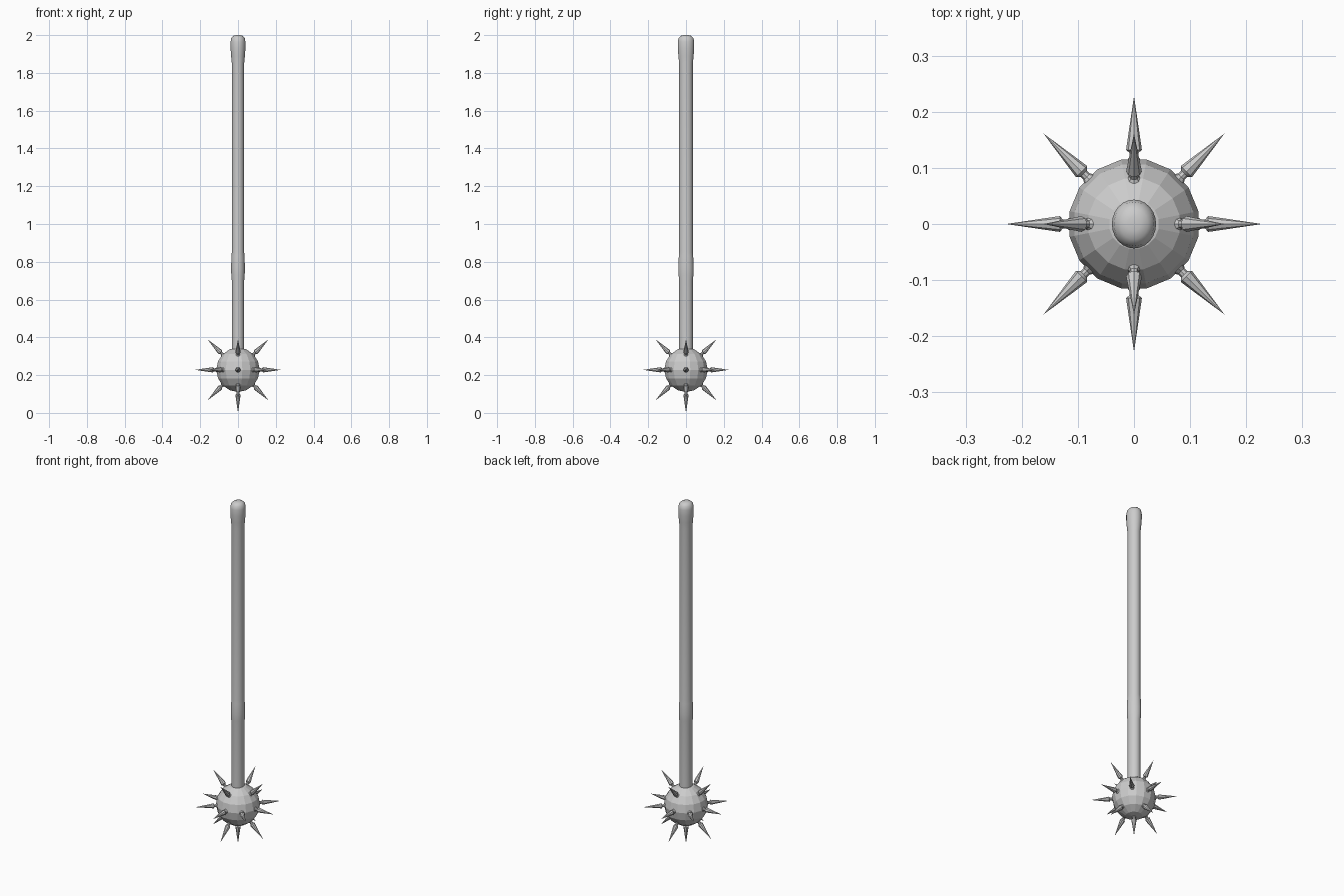
import bpy, bmesh, math
from itertools import product
from mathutils import Vector, Matrix

cube = bpy.data.objects.get("Cube")
if cube:
    bpy.data.objects.remove(cube)

steel = bpy.data.materials.new("grey_steel")
steel.use_nodes = True
grey = (0.6, 0.6, 0.6, 1)
steel.diffuse_color = grey
steel.node_tree.nodes["Principled BSDF"].inputs["Base Color"].default_value = grey

HEAD = Vector((0, 0, 0.228))
RADIUS = 0.117


def lathe(bm, profile, sides, matrix):
    """Spin (radius, height) pairs around z; a zero radius closes to a point."""
    rings = []
    for r, h in profile:
        count = sides if r > 0 else 1
        rings.append([bm.verts.new(matrix @ Vector((r * math.cos(a), r * math.sin(a), h)))
                      for a in (math.tau * i / sides for i in range(count))])
    for low, high in zip(rings, rings[1:]):
        for i in range(sides):
            j = (i + 1) % sides
            corners = [low[i % len(low)], low[j % len(low)],
                       high[j % len(high)], high[i % len(high)]]
            bm.faces.new(list(dict.fromkeys(corners)))


def finish(bm, name, angle=None):
    bmesh.ops.recalc_face_normals(bm, faces=bm.faces)
    mesh = bpy.data.meshes.new(name)
    bm.to_mesh(mesh)
    bm.free()
    mesh.materials.append(steel)
    obj = bpy.data.objects.new(name, mesh)
    bpy.context.collection.objects.link(obj)
    if angle:
        bpy.ops.object.select_all(action="DESELECT")
        obj.select_set(True)
        bpy.context.view_layer.objects.active = obj
        bpy.ops.object.shade_smooth_by_angle(angle=math.radians(angle))


# Faceted ball head
bm = bmesh.new()
bmesh.ops.create_uvsphere(bm, u_segments=16, v_segments=8, radius=RADIUS,
                          matrix=Matrix.Translation(HEAD) @ Matrix.Rotation(math.pi / 16, 4, "Z"))
finish(bm, "ball_head")

# Collared spikes along every axis and diagonal, except where the shaft enters
spike = [(0, 0.1), (0.014, 0.102), (0.013, 0.113), (0.008, 0.119), (0.008, 0.127),
         (0.014, 0.132), (0.013, 0.14), (0, 0.228)]
bm = bmesh.new()
for d in product((-1, 0, 1), repeat=3):
    if sum(map(abs, d)) in (1, 2) and d != (0, 0, 1):
        turn = Vector(d).to_track_quat("Z", "Y").to_matrix().to_4x4()
        lathe(bm, spike, 8, Matrix.Translation(HEAD) @ turn)
finish(bm, "spikes", 30)

# Slightly oval shaft with a grip swelling and a rounded pommel
shaft = [(0, 0.3), (0.034, 0.3), (0.034, 0.7), (0.037, 0.73), (0.038, 0.77), (0.036, 0.83),
         (0.034, 0.85), (0.034, 1.85), (0.038, 1.89), (0.041, 1.93), (0.041, 1.965),
         (0.037, 1.985), (0.026, 1.996), (0.012, 2.0), (0, 2.0)]
bm = bmesh.new()
lathe(bm, shaft, 24, Matrix.Diagonal((0.96, 1.06, 1, 1)))
finish(bm, "shaft", 60)
